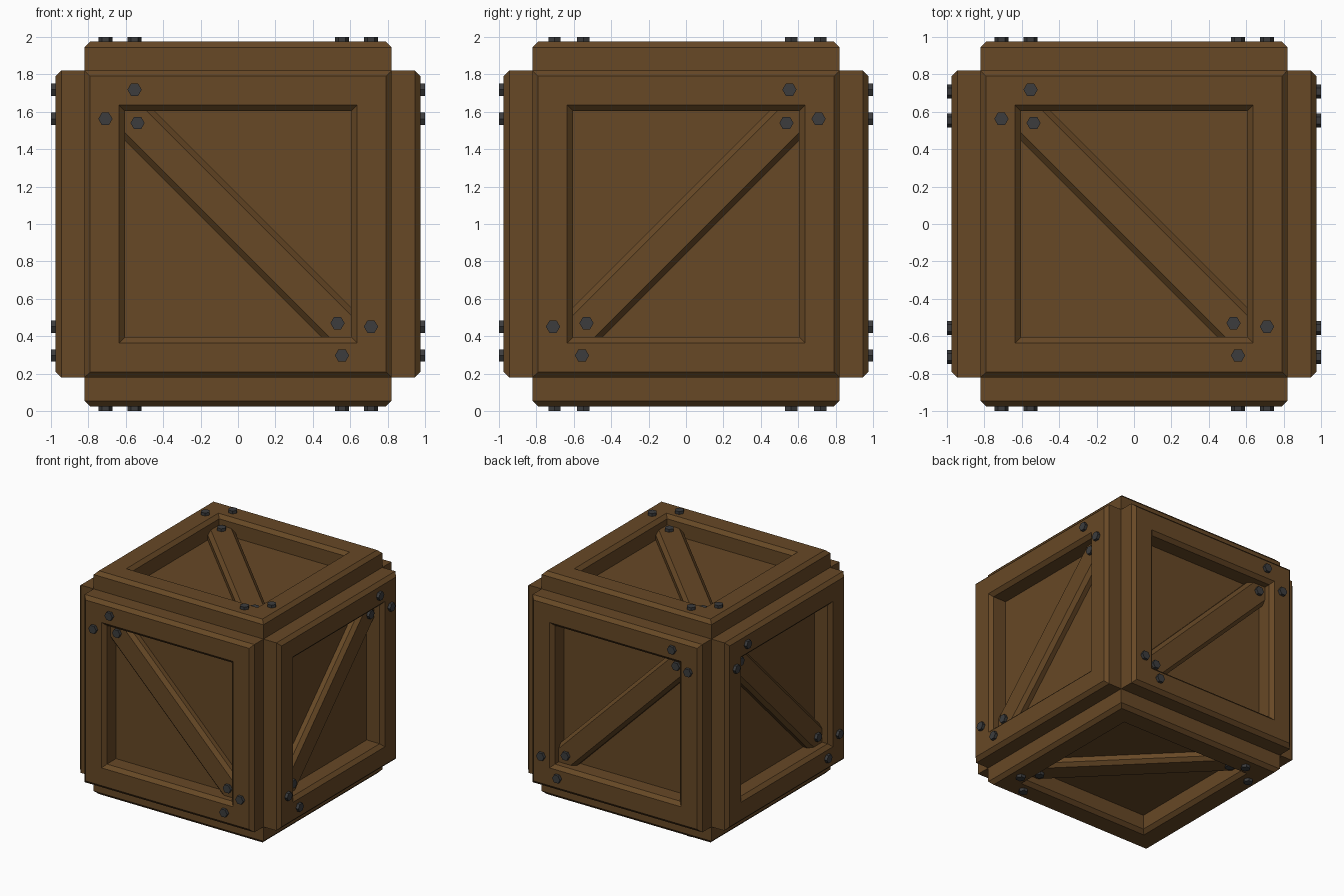
import bpy, bmesh, math
from mathutils import Vector

if "Cube" in bpy.data.objects:
    bpy.data.objects.remove(bpy.data.objects["Cube"])


def material(name, rgb):
    m = bpy.data.materials.new(name)
    m.diffuse_color = (*rgb, 1)
    m.use_nodes = True
    m.node_tree.nodes["Principled BSDF"].inputs["Base Color"].default_value = m.diffuse_color
    return m


WOOD = material("brown wood", (0.135, 0.065, 0.019))
IRON = material("dark iron", (0.045, 0.046, 0.048))

# Each side maps local (u, v, outward w) to the world, around the crate centre
SIDES = {
    "front": lambda u, v, w: (u, -w, v),
    "back": lambda u, v, w: (u, w, v),
    "right": lambda u, v, w: (w, -u, v),
    "left": lambda u, v, w: (-w, -u, v),
    "top": lambda u, v, w: (u, v, w),
    "bottom": lambda u, v, w: (u, v, -w),
}


def loft(bm, rings, closed=False):
    """Skin a list of point rings; cap the ends or join last to first."""
    vs = [[bm.verts.new(p) for p in r] for r in rings]
    n = len(vs[0])
    pairs = list(zip(vs, vs[1:])) + ([(vs[-1], vs[0])] if closed else [])
    for a, b in pairs:
        for i in range(n):
            j = (i + 1) % n
            bm.faces.new((a[i], a[j], b[j], b[i]))
    if not closed:
        bm.faces.new(vs[0])
        bm.faces.new(vs[-1])


def finish(name, bm, mat, side=None):
    for v in bm.verts:
        p = SIDES[side](*v.co) if side else v.co
        v.co = Vector(p) + Vector((0, 0, 1))
    bmesh.ops.recalc_face_normals(bm, faces=bm.faces)
    me = bpy.data.meshes.new(name)
    bm.to_mesh(me)
    bm.free()
    me.materials.append(mat)
    bpy.context.collection.objects.link(bpy.data.objects.new(name, me))


# Inner box whose faces are the recessed panels
bm = bmesh.new()
bmesh.ops.create_cube(bm, size=1.64)
finish("inner_box", bm, WOOD)

FRAME = [(.82, .82), (.82, .945), (.79, .975), (.635, .975), (.605, .945), (.605, .82)]
BRACE = [(-.112, .815), (-.112, .862), (-.082, .892), (.082, .892), (.112, .862), (.112, .815)]
# Bolt centres with the height of the surface they sit on
BOLTS = [(-.553, .718, .975), (-.709, .562, .975), (-.537, .54, .892),
         (.532, -.53, .892), (.711, -.549, .975), (.556, -.703, .975)]

for side in SIDES:
    # Square frame with chamfered outer and inner edges
    bm = bmesh.new()
    loft(bm, [[(-h, -h, w), (h, -h, w), (h, h, w), (-h, h, w)] for h, w in FRAME], closed=True)
    finish(side + "_frame", bm, WOOD, side)

    # Diagonal chamfered brace, ends buried in the frame
    bm = bmesh.new()
    k = math.sqrt(0.5)
    loft(bm, [[((t + s) * k, (s - t) * k, w) for s, w in BRACE] for t in (-.93, .93)])
    finish(side + "_brace", bm, WOOD, side)

    # Hexagonal bolt heads
    bm = bmesh.new()
    for u, v, w in BOLTS:
        loft(bm, [[(u + .038 * math.cos(i * math.pi / 3), v + .038 * math.sin(i * math.pi / 3), h)
                   for i in range(6)] for h in (w - .005, w + .025)])
    finish(side + "_bolts", bm, IRON, side)
